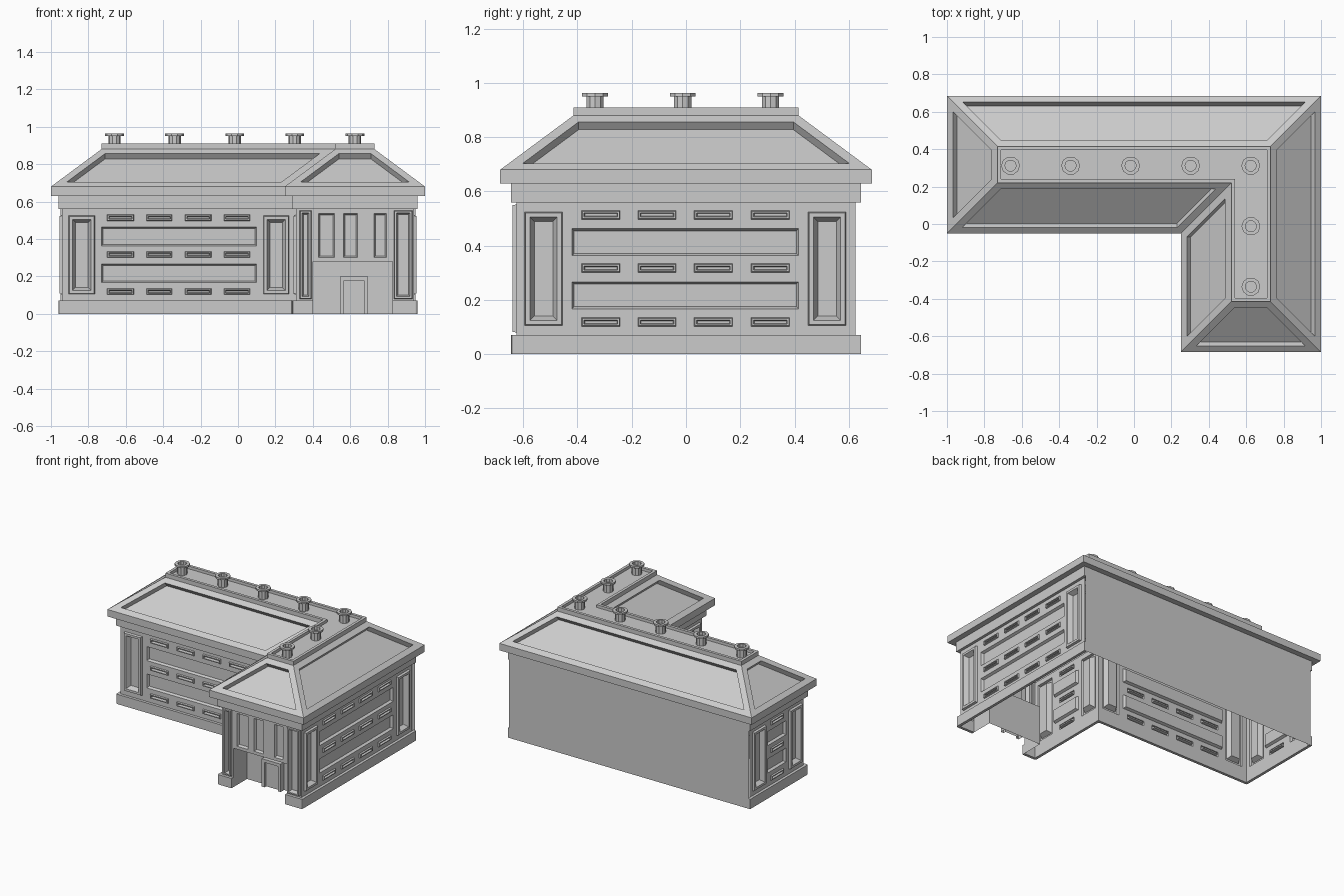
import bpy, bmesh, math

if "Cube" in bpy.data.objects:
    bpy.data.objects.remove(bpy.data.objects["Cube"])


def make(name, bm):
    bmesh.ops.remove_doubles(bm, verts=bm.verts, dist=1e-5)
    me = bpy.data.meshes.new(name)
    bm.to_mesh(me)
    bm.free()
    ob = bpy.data.objects.new(name, me)
    bpy.context.collection.objects.link(ob)
    return ob


def L(d):
    """L-shaped footprint, moved inward by d from the eaves."""
    return [(0.25 + d, -0.685 + d), (1 - d, -0.685 + d), (1 - d, 0.685 - d),
            (-1 + d, 0.685 - d), (-1 + d, -0.05 + d), (0.25 + d, -0.05 + d)]


# Stepped surround profiles: (inset, depth) pairs
PILASTER = [(0, 0), (0.004, 0.015), (0.02, 0.015), (0.036, -0.018)]
NARROW = [(0, 0), (0.003, 0.015), (0.012, 0.015), (0.02, -0.015)]
BAND = [(0, 0), (0.008, -0.018)]
SLOT = [(0, 0), (0.003, 0.01), (0.009, 0.01), (0.012, -0.01)]
PORCH = [(0, 0), (0, -0.155)]
DOOR = [(0, -0.155), (0, -0.115), (0.022, -0.115), (0.022, -0.135)]


def wall(name, axis, pos, sign, u0, u1, features, z0=0.0, z1=0.56, extras=()):
    """Flat wall with stepped rectangular features set into it."""
    bm = bmesh.new()
    flip = (axis == 'y') == (sign > 0)

    def quad(pts):
        if all(abs(p[1]) < 1e-6 for p in pts):
            return                       # open underside
        vs = [bm.verts.new((pos + sign * d, u, z) if axis == 'x' else (u, pos + sign * d, z))
              for u, z, d in pts]
        bm.faces.new(vs[::-1] if flip else vs)

    us = sorted({u0, u1, *[v for f in features for v in f[:2]]})
    zs = sorted({z0, z1, *[v for f in features for v in f[2:4]]})
    for a, b in zip(us, us[1:]):
        for c, e in zip(zs, zs[1:]):
            mu, mz = (a + b) / 2, (c + e) / 2
            if not any(f[0] < mu < f[1] and f[2] < mz < f[3] for f in features):
                quad([(a, c, 0), (b, c, 0), (b, e, 0), (a, e, 0)])
    for a, b, c, e, prof in list(features) + list(extras):
        rings = []
        for i, d in prof:
            lo = c + i if c > 0 else 0.0
            rings.append([(a + i, lo, d), (b - i, lo, d), (b - i, e - i, d), (a + i, e - i, d)])
        for r, s in zip(rings, rings[1:]):
            for k in range(4):
                m = (k + 1) % 4
                quad([r[k], r[m], s[m], s[k]])
        quad(rings[-1])
    return make(name, bm)


def facade(p1, p2, band, slots):
    """Two corner pilasters, two long window bands, three rows of slots."""
    f = [(*p, 0.105, 0.525, PILASTER) for p in (p1, p2)]
    f += [(*band, z, z + 0.1, BAND) for z in (0.167, 0.363)]
    f += [(*s, z, z + 0.033, SLOT) for s in slots for z in (0.102, 0.301, 0.497)]
    return f


# Walls
wall("east_wall", 'x', 0.94, 1, -0.625, 0.625,
     facade((-0.595, -0.455), (0.45, 0.59), (-0.42, 0.415),
            [(-0.385, -0.243), (-0.177, -0.036), (0.03, 0.172), (0.24, 0.382)]))
wall("main_front_wall", 'y', 0.01, -1, -0.94, 0.31,
     facade((-0.905, -0.765), (0.135, 0.273), (-0.73, 0.10),
            [(-0.70, -0.557), (-0.49, -0.352), (-0.283, -0.143), (-0.075, 0.065)]))
wall("west_wall", 'x', -0.94, -1, 0.01, 0.625,
     facade((0.04, 0.18), (0.45, 0.59), (0.21, 0.42), [(0.245, 0.385)]))
wall("courtyard_wall", 'x', 0.31, -1, -0.625, 0.01,
     facade((-0.595, -0.455), (-0.16, -0.02), (-0.425, -0.19), [(-0.38, -0.235)]))
wall("back_wall", 'y', 0.645, 1, -0.95, 0.95, [])
entry = [(0.33, 0.392, 0.08, 0.552, NARROW), (0.835, 0.932, 0.08, 0.552, NARROW)]
entry += [(a, b, 0.302, 0.537, BAND) for a, b in ((0.43, 0.517), (0.565, 0.64), (0.728, 0.793))]
entry += [(0.40, 0.825, 0.0, 0.28, PORCH)]
wall("entrance_wall", 'y', -0.625, -1, 0.31, 0.94, entry,
     extras=[(0.545, 0.695, 0.0, 0.2, DOOR)])


# Plinth strips on either side of the porch opening
def plinth(name, outer, inner):
    bm = bmesh.new()
    rows = [[bm.verts.new((*i, 0)), bm.verts.new((*o, 0)), bm.verts.new((*o, 0.07)),
             bm.verts.new((*i, 0.07))] for o, i in zip(outer, inner)]
    for r, s in zip(rows, rows[1:]):
        for k in range(3):
            bm.faces.new((r[k], s[k], s[k + 1], r[k + 1]))
    corners = [bm.edges.get((r[1], r[2])) for r in rows[1:-1]]
    for r in (rows[0][::-1], rows[-1]):
        bm.faces.new(r)
    bmesh.ops.recalc_face_normals(bm, faces=bm.faces)
    bmesh.ops.bevel(bm, geom=corners, offset=0.01, segments=2, profile=0.5, affect='EDGES')
    make(name, bm)


o, i = L(0.04), L(0.06)
plinth("plinth_east", [(0.825, o[1][1]), o[1], o[2]],
       [(0.825, i[1][1]), i[1], (i[2][0], o[2][1])])
plinth("plinth_west", [o[3], o[4], o[5], o[0], (0.40, o[0][1])],
       [(i[3][0], o[3][1]), i[4], i[5], i[0], (0.40, i[0][1])])

# Frieze, eaves, hipped roof and flat top lofted from inset footprints
bm = bmesh.new()
steps = [(0.06, 0.56), (0.04, 0.56), (0.04, 0.63), (0, 0.63), (0, 0.68),
         (0.27, 0.88), (0.27, 0.91), (0.29, 0.91), (0.29, 0.89)]
rings = [[bm.verts.new((x, y, z)) for x, y in L(d)] for d, z in steps]
slopes = []
for n, (r, s) in enumerate(zip(rings, rings[1:])):
    for k in range(6):
        m = (k + 1) % 6
        f = bm.faces.new((r[k], r[m], s[m], s[k]))
        if n == 4:
            slopes.append(f)
bm.faces.new(rings[-1])
bm.normal_update()
# Sunken panel in every roof slope
bmesh.ops.inset_individual(bm, faces=slopes, thickness=0.04, use_even_offset=True)
bm.normal_update()
bmesh.ops.inset_individual(bm, faces=slopes, thickness=0.0005, depth=-0.035, use_even_offset=True)
make("roof", bm)

# Roof vents: ten-sided lathed pots with a flared hollow rim
PROFILE = [(0.033, 0.885), (0.033, 0.95), (0.05, 0.95), (0.05, 0.963), (0.03, 0.963), (0.03, 0.94)]
SIDES = 10
spots = [(-0.66 + 0.321 * k, 0.312) for k in range(5)] + [(0.625, -0.012), (0.625, -0.335)]
for n, (cx, cy) in enumerate(spots):
    bm = bmesh.new()
    rings = [[bm.verts.new((cx + r * math.cos(2 * math.pi * k / SIDES),
                            cy + r * math.sin(2 * math.pi * k / SIDES), z))
              for k in range(SIDES)] for r, z in PROFILE]
    for r, s in zip(rings, rings[1:]):
        for k in range(SIDES):
            m = (k + 1) % SIDES
            bm.faces.new((r[k], r[m], s[m], s[k]))
    bm.faces.new(rings[-1])
    make(f"roof_vent_{n + 1}", bm)
